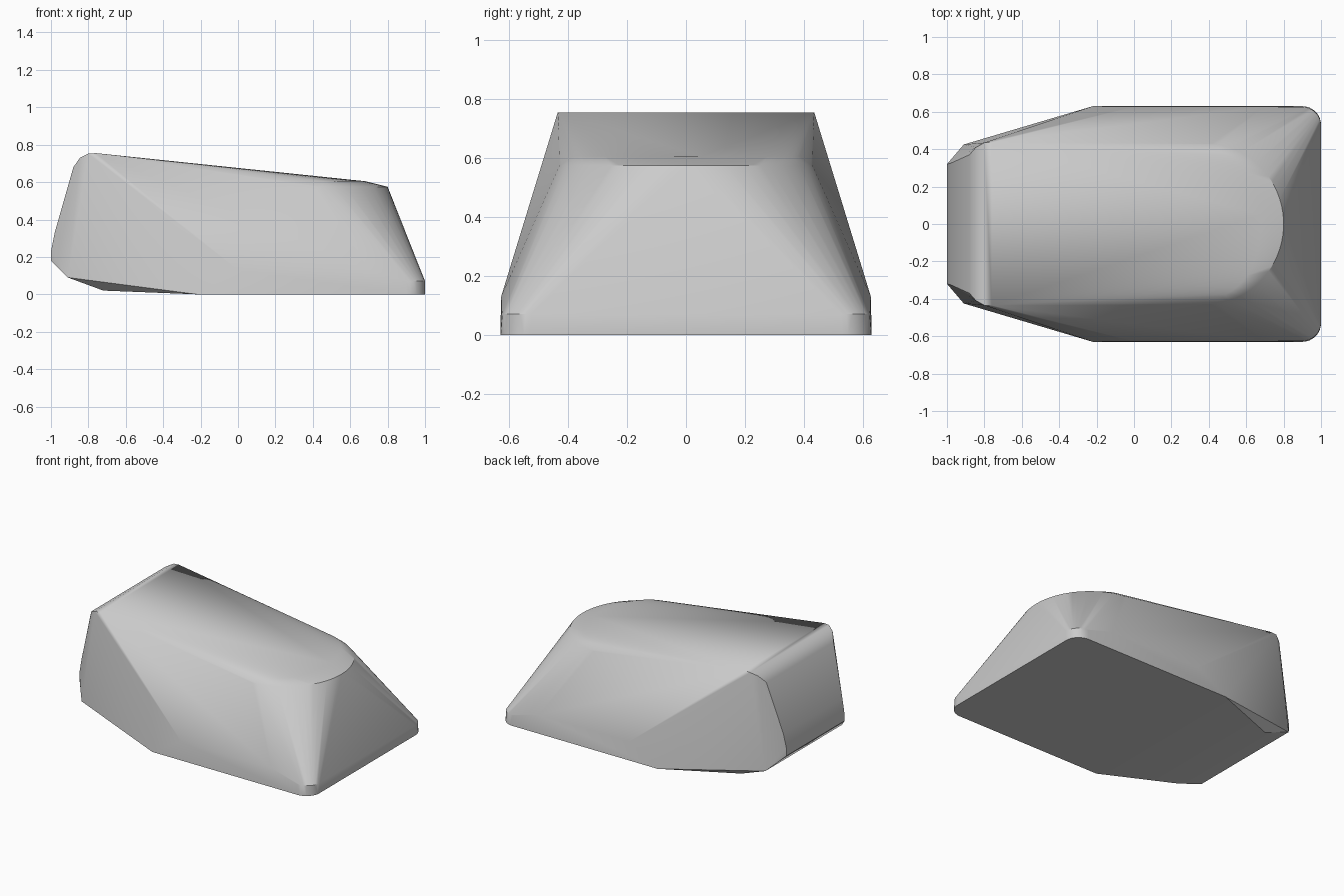
import bpy, bmesh
from math import sin, cos, pi, radians

cube = bpy.data.objects.get("Cube")
if cube:
    bpy.data.objects.remove(cube)

grey = bpy.data.materials.new("plain_grey")
grey.use_nodes = True
colour = (0.6, 0.6, 0.6, 1)
grey.diffuse_color = colour
grey.node_tree.nodes["Principled BSDF"].inputs["Base Color"].default_value = colour


def arc(cx, cy, rx, ry, z, steps):
    """Quarter arc from the end direction round to the side."""
    turns = [i * pi / 2 / steps for i in range(steps + 1)]
    return [(cx + rx * cos(a), cy + ry * sin(a), z) for a in turns]


# Half outline of the body, mirrored across y
half = []
half += arc(0.9, 0.53, 0.1, 0.1, 0, 8)             # base corner
half += arc(0.9, 0.525, 0.1, 0.1, 0.07, 8)         # top of the low wall
half += arc(0.38, 0, 0.42, 0.43, 0.575, 20)        # rounded roof end
half += arc(0.42, 0, 0.26, 0.39, 0.605, 12)        # softened roof crown
half += [(0.7, 0.627, 0.13), (0, 0.627, 0.13)]     # side wall top
half += [(-0.22, 0.63, 0), (-0.72, 0.42, 0.02)]    # underside
half += [(-0.91, 0.425, 0.09), (-1, 0.32, 0.18)]   # tail chin
half += [(-1, 0.32, 0.23), (-0.98, 0.325, 0.33)]   # tail face
half += [(-0.88, 0.37, 0.68), (-0.845, 0.41, 0.73)]
half += [(-0.8, 0.435, 0.752), (-0.76, 0.435, 0.755)]  # roof ridge

# Wrap the outline in a convex shell
bm = bmesh.new()
for x, y, z in half:
    for side in (1, -1):
        bm.verts.new((x, y * side, z))
bmesh.ops.remove_doubles(bm, verts=bm.verts, dist=0.001)
hull = bmesh.ops.convex_hull(bm, input=bm.verts)
spare = {v for v in hull["geom_interior"] + hull["geom_unused"]
         if isinstance(v, bmesh.types.BMVert)}
bmesh.ops.delete(bm, geom=list(spare), context="VERTS")
bmesh.ops.dissolve_limit(bm, angle_limit=radians(0.5), verts=bm.verts, edges=bm.edges)
bmesh.ops.recalc_face_normals(bm, faces=bm.faces)

mesh = bpy.data.meshes.new("wedge_body")
bm.to_mesh(mesh)
bm.free()
mesh.materials.append(grey)
body = bpy.data.objects.new("wedge_body", mesh)
bpy.context.collection.objects.link(body)

# Soft shading with crisp main edges
bpy.ops.object.select_all(action="DESELECT")
body.select_set(True)
bpy.context.view_layer.objects.active = body
bpy.ops.object.shade_smooth_by_angle(angle=radians(30))
